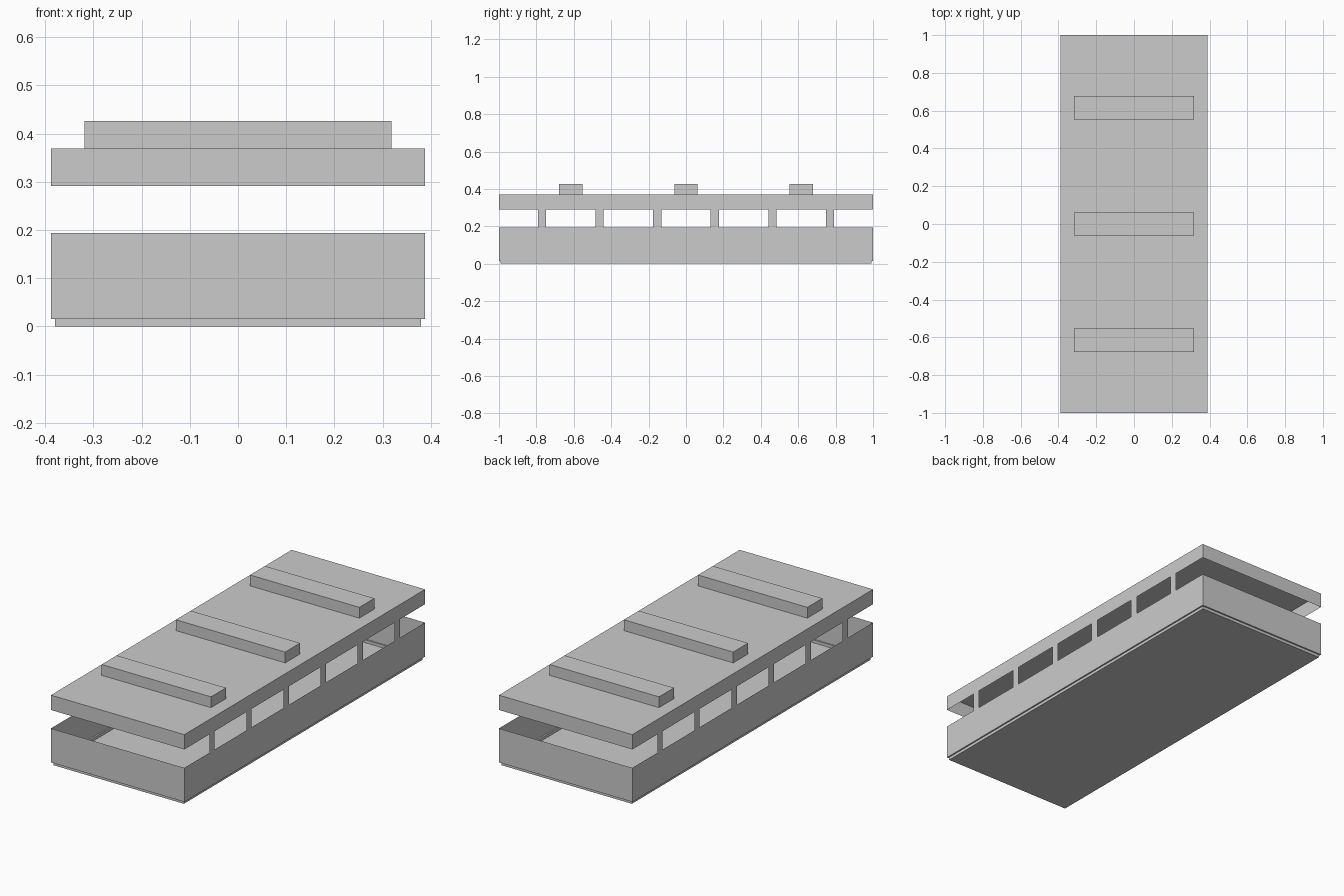
import bpy, bmesh

if "Cube" in bpy.data.objects:
    bpy.data.objects.remove(bpy.data.objects["Cube"])

HX, HY = 0.388, 1.0           # half width and half length
Z_STEP, Z_RIM, Z_LID, Z_TOP, Z_BAR = 0.015, 0.194, 0.291, 0.369, 0.426


def finish(name, bm):
    mesh = bpy.data.meshes.new(name)
    bm.to_mesh(mesh)
    bm.free()
    obj = bpy.data.objects.new(name, mesh)
    bpy.context.collection.objects.link(obj)
    return obj


def shell(name, rings, y=0.0):
    """Thin-walled box: first ring (half x, half y, z) is capped, last is open."""
    bm = bmesh.new()
    loops = []
    for hx, hy, z in rings:
        loops.append([bm.verts.new((sx * hx, y + sy * hy, z))
                      for sx, sy in ((-1, -1), (1, -1), (1, 1), (-1, 1))])
    bm.faces.new(loops[0])
    for a, b in zip(loops, loops[1:]):
        for i in range(4):
            j = (i + 1) % 4
            bm.faces.new((a[i], a[j], b[j], b[i]))
    # Orient outward: the cap faces away from the open end
    bmesh.ops.recalc_face_normals(bm, faces=bm.faces)
    bm.faces.ensure_lookup_table()
    bm.normal_update()
    if bm.faces[0].normal.z * (rings[0][2] - rings[-1][2]) < 0:
        bmesh.ops.reverse_faces(bm, faces=bm.faces)
    return finish(name, bm)


# Open tray with a small inset foot
shell("tray", [(HX - 0.008, HY - 0.008, 0), (HX - 0.008, HY - 0.008, Z_STEP),
               (HX, HY, Z_STEP), (HX, HY, Z_RIM)])

# Lid, hollow underneath
shell("lid", [(HX, HY, Z_TOP), (HX, HY, Z_LID)])

# Raised battens across the lid
for i in (-1, 0, 1):
    shell("lid_batten", [(0.318, 0.062, Z_BAR), (0.318, 0.062, Z_TOP)], i * 0.616)

# Thin side posts joining tray and lid
for s in (-1, 1):
    bm = bmesh.new()
    for i in range(6):
        y = (i - 2.5) * 0.308
        bm.faces.new([bm.verts.new((s * HX, y + s * dy, z)) for dy, z in
                      ((-0.022, Z_RIM), (0.022, Z_RIM), (0.022, Z_LID), (-0.022, Z_LID))])
    finish("right_posts" if s > 0 else "left_posts", bm)
